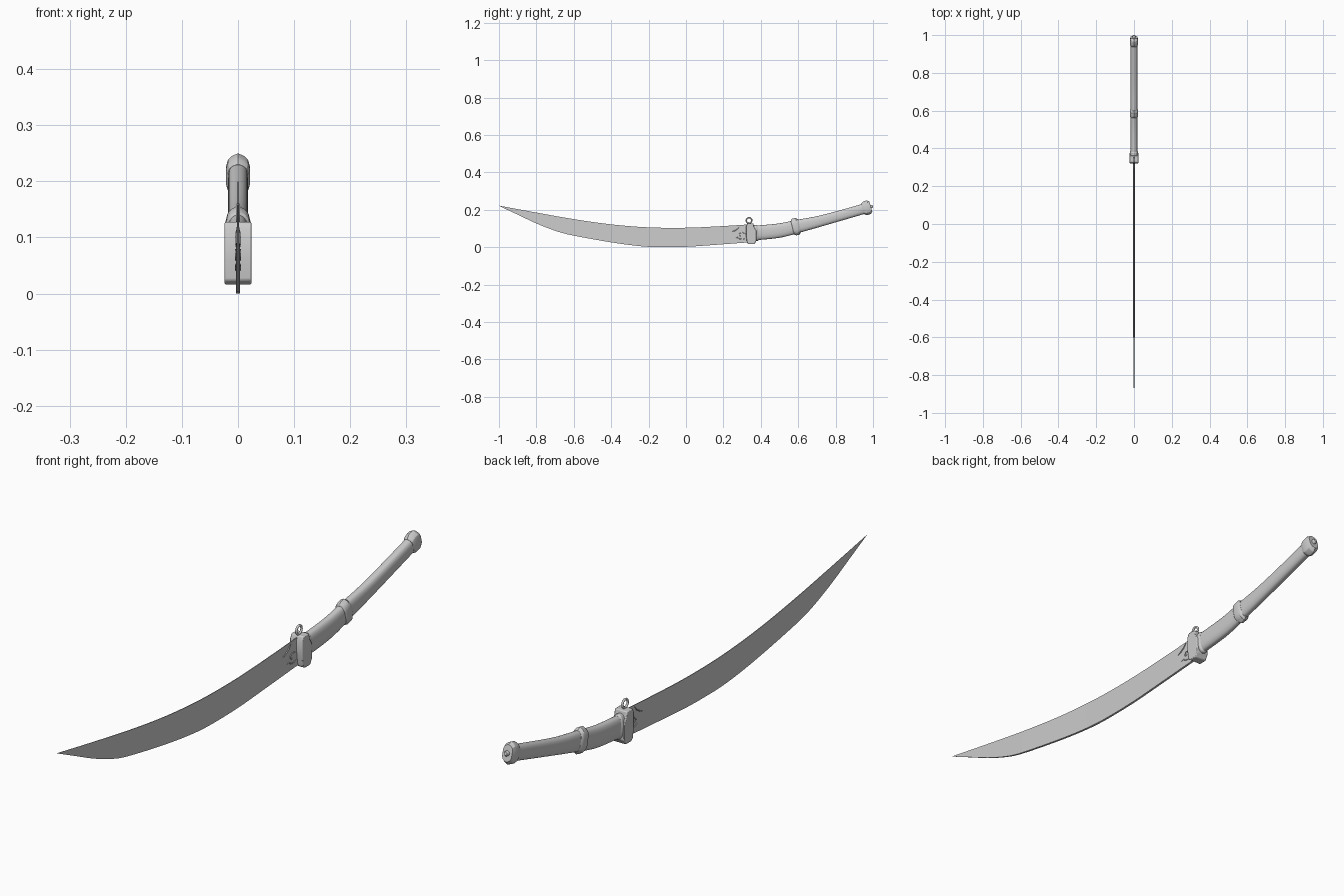
import bpy, bmesh, math
from mathutils import Vector

if "Cube" in bpy.data.objects:
    bpy.data.objects.remove(bpy.data.objects["Cube"])


def finish(name, bm, angle=None, bevel=0):
    bmesh.ops.recalc_face_normals(bm, faces=bm.faces)
    me = bpy.data.meshes.new(name)
    bm.to_mesh(me)
    bm.free()
    ob = bpy.data.objects.new(name, me)
    bpy.context.collection.objects.link(ob)
    if bevel:
        m = ob.modifiers.new("bevel", 'BEVEL')
        m.width, m.segments, m.limit_method = bevel, 2, 'ANGLE'
    if angle:
        bpy.ops.object.select_all(action='DESELECT')
        ob.select_set(True)
        bpy.context.view_layer.objects.active = ob
        bpy.ops.object.shade_smooth_by_angle(angle=math.radians(angle))
    return ob


def skin(bm, rings):
    for a, b in zip(rings, rings[1:]):
        n = len(a)
        for i in range(n):
            bm.faces.new((a[i], a[(i + 1) % n], b[(i + 1) % n], b[i]))
    bm.faces.new(rings[0])
    bm.faces.new(rings[-1])


def loft(name, path, section, angle=35, x=0, direction=None):
    """Sweep a unit section along (y, z, half height, half width) stations."""
    bm = bmesh.new()
    rings = []
    for i, (y, z, h, w) in enumerate(path):
        p, q = path[max(i - 1, 0)], path[min(i + 1, len(path) - 1)]
        t = Vector(direction or (q[0] - p[0], q[1] - p[1])).normalized()
        rings.append([bm.verts.new((x + u * w, y - t.y * v * h, z + t.x * v * h))
                      for u, v in section])
    skin(bm, rings)
    return finish(name, bm, angle)


def interp(table, y):
    """Smooth cubic interpolation through (y, z) points."""
    n = len(table)
    slope = lambda k: ((table[min(k + 1, n - 1)][1] - table[max(k - 1, 0)][1]) /
                       (table[min(k + 1, n - 1)][0] - table[max(k - 1, 0)][0]))
    for k in range(n - 1):
        (a, za), (b, zb) = table[k], table[k + 1]
        if y <= b or k == n - 2:
            d = b - a
            t = (y - a) / d
            return ((2*t**3 - 3*t*t + 1) * za + (t**3 - 2*t*t + t) * d * slope(k) +
                    (3*t*t - 2*t**3) * zb + (t**3 - t*t) * d * slope(k + 1))


# Blade: wedge section, sharp upper edge and flat thick lower edge
upper = [(-1, .222), (-.8, .185), (-.6, .15), (-.4, .122), (-.2, .106),
         (0, .104), (.2, .113), (.34, .122)]
lower = [(-1, .221), (-.9, .174), (-.8, .127), (-.7, .088), (-.63, .068),
         (-.4, .026), (-.25, .006), (-.15, 0), (0, .002), (.15, .012), (.34, .026)]
bm = bmesh.new()
rings = []
for i in range(41):
    y = -1 + 1.34 * i / 40
    taper = max(.05, min(1, (y + 1) / .4))
    zt, zb = interp(upper, y), max(0, interp(lower, y))
    wt, wb = .0012 * taper, .004 * taper
    rings.append([bm.verts.new(c) for c in
                  ((-wb, y, zb), (wb, y, zb), (wt, y, zt), (-wt, y, zt))])
skin(bm, rings)
finish("blade", bm, 30)

# Sections: rounded grip, ridged fitting, small round
grip_sec = []
for k in range(28):
    a = 2 * math.pi * k / 28
    c, s = math.cos(a), math.sin(a)
    grip_sec.append((math.copysign(abs(c) ** .8, c), math.copysign(abs(s) ** .8, s)))
quarter = [(1, .4), (.85, .68), (.55, .86), (0, 1)]
half = quarter + [(-u, v) for u, v in quarter[-2::-1]]
ridge_sec = half + [(-u, -v) for u, v in half]
round_sec = [(math.cos(k * math.pi / 6), math.sin(k * math.pi / 6)) for k in range(12)]

# Grip
centre = [(.36, .075), (.5, .089), (.6, .112), (.7, .135), (.8, .162), (.965, .209)]
height = [(.36, .039), (.5, .038), (.6, .035), (.7, .030), (.8, .028), (.965, .027)]
loft("grip", [(y, interp(centre, y), interp(height, y), .018)
              for y in [.36 + .605 * i / 24 for i in range(25)]], grip_sec)

# Collar on the grip


def fitting(name, y0, z0, d, stations, section, angle=25):
    u = Vector(d).normalized()
    loft(name, [(y0 + u.x * t, z0 + u.y * t, h, w) for t, h, w in stations],
         section, angle, direction=d)


fitting("grip_collar", .588, .110, (.97, .23),
        [(-.020, .036, .018), (-.016, .042, .021), (-.009, .046, .022),
         (.009, .046, .022), (.014, .040, .021), (.020, .035, .018)], ridge_sec)

# Collar behind the guard
fitting("rear_collar", .36, .075, (.99, .1),
        [(0, .043, .021), (.02, .043, .021), (.026, .039, .018)], grip_sec)

# Pommel and end button
fitting("pommel", .944, .204, (.96, .28),
        [(0, .028, .018), (.006, .034, .020), (.014, .038, .021), (.034, .038, .021),
         (.046, .029, .018)], ridge_sec)
fitting("pommel_button", .988, .2165, (.96, .28),
        [(-.004, .009, .009), (.007, .009, .009), (.0115, .006, .006)], round_sec, 40)

# Guard block
side = [(.326, .024), (.321, .06), (.321, .113), (.328, .128), (.360, .128), (.364, .108),
        (.376, .088), (.377, .034), (.366, .016), (.336, .016)]
bm = bmesh.new()
skin(bm, [[bm.verts.new((x, y, z)) for y, z in side] for x in (-.024, .024)])
finish("guard", bm, 30, bevel=.003)

# Hanging ring on the guard
bpy.ops.mesh.primitive_torus_add(location=(0, .337, .143), rotation=(0, math.pi / 2, 0),
                                 major_radius=.0145, minor_radius=.004,
                                 major_segments=28, minor_segments=10)
ring = bpy.context.object
ring.name = "guard_ring"
bpy.ops.object.shade_smooth()

# Raised scrollwork on both sides of the blade
scrolls = [[(.245, .082), (.26, .088), (.275, .098), (.288, .113)],
           [(.322, .07), (.305, .078), (.29, .076), (.282, .066), (.29, .06), (.298, .065)],
           [(.322, .05), (.305, .042), (.288, .044), (.275, .052), (.266, .049)]]
for sx, label in ((-1, "left"), (1, "right")):
    for i, pts in enumerate(scrolls):
        last = len(pts) - 1
        path = [(y, z, .0022 if 0 < k < last else .0006, .0025 if 0 < k < last else .001)
                for k, (y, z) in enumerate(pts)]
        loft(f"scroll_{label}_{i + 1}", path, round_sec, 40, x=sx * .0028)
